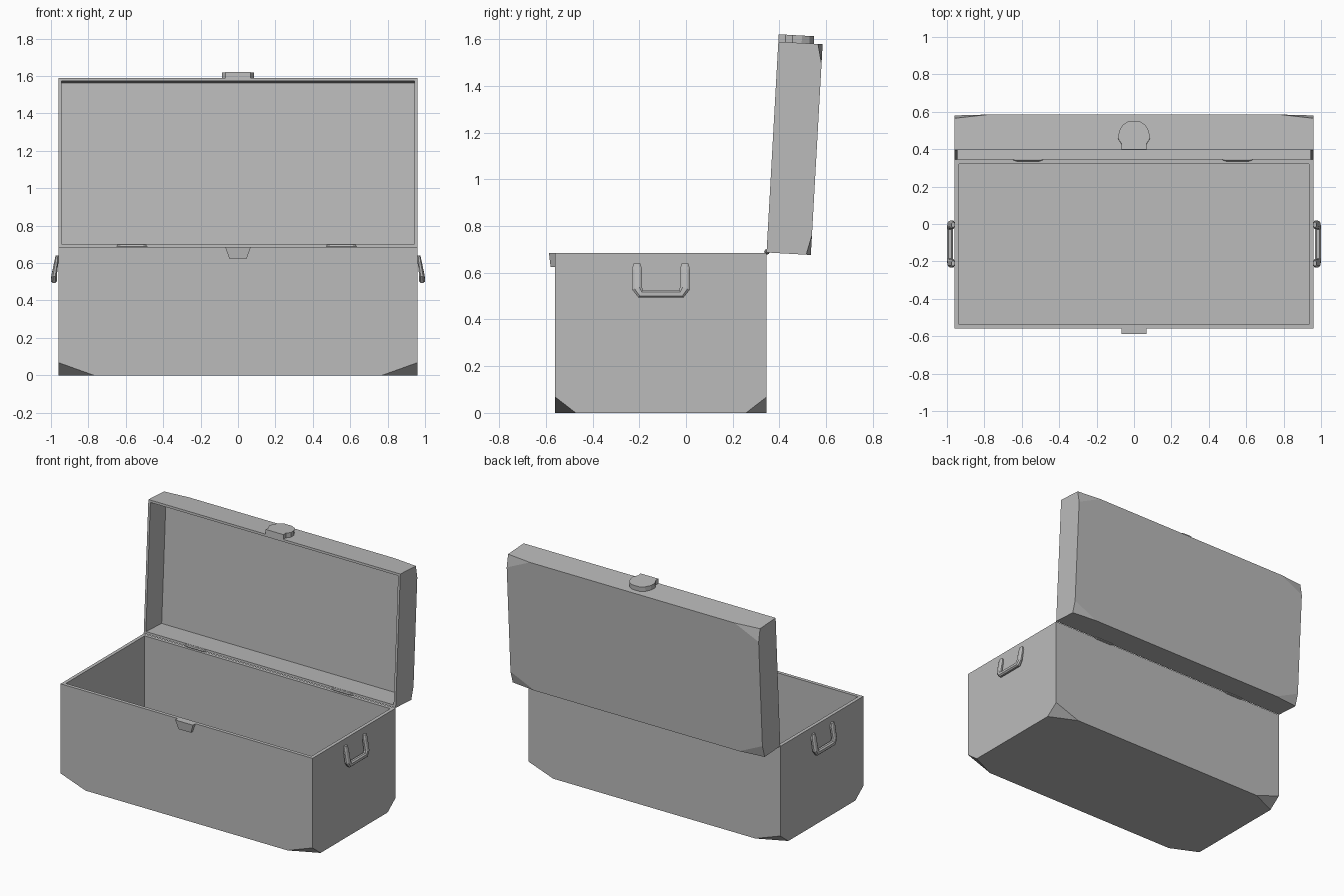
import bpy, bmesh
from math import radians, cos, sin, pi
from mathutils import Vector, Matrix

if "Cube" in bpy.data.objects:
    bpy.data.objects.remove(bpy.data.objects["Cube"], do_unlink=True)

GREY = (0.5, 0.5, 0.5, 1)
mat = bpy.data.materials.new("plain grey")
mat.use_nodes = True
mat.diffuse_color = GREY
mat.node_tree.nodes["Principled BSDF"].inputs["Base Color"].default_value = GREY


def finish(name, bm, matrix=Matrix()):
    bmesh.ops.recalc_face_normals(bm, faces=bm.faces)
    mesh = bpy.data.meshes.new(name)
    bm.to_mesh(mesh)
    bm.free()
    mesh.materials.append(mat)
    obj = bpy.data.objects.new(name, mesh)
    obj.matrix_world = matrix
    bpy.context.collection.objects.link(obj)
    return obj


def tray(name, lo, hi, cut, wall, depth, matrix=Matrix()):
    """Open-topped box with its four bottom corners sliced off."""
    lo, hi = Vector(lo), Vector(hi)
    bm = bmesh.new()
    bmesh.ops.create_cube(bm, size=1)
    for v in bm.verts:
        v.co = [(a + b) / 2 + c * (b - a) for a, b, c in zip(lo, hi, v.co)]
    for sx in (-1, 1):
        for sy in (-1, 1):
            corner = Vector((hi.x if sx > 0 else lo.x, hi.y if sy > 0 else lo.y, lo.z))
            res = bmesh.ops.bisect_plane(
                bm, geom=bm.verts[:] + bm.edges[:] + bm.faces[:],
                plane_co=corner + Vector((0, 0, cut[2])),
                plane_no=(sx / cut[0], sy / cut[1], -1 / cut[2]), clear_outer=True)
            rim = [e for e in res["geom_cut"] if isinstance(e, bmesh.types.BMEdge)]
            bmesh.ops.contextual_create(bm, geom=rim)
    # hollow out from the top face
    bmesh.ops.recalc_face_normals(bm, faces=bm.faces)
    top = max(bm.faces, key=lambda f: f.calc_center_median().z)
    bmesh.ops.inset_region(bm, faces=[top], thickness=wall, use_even_offset=True)
    inner = bmesh.ops.extrude_discrete_faces(bm, faces=[top])["faces"][0]
    bmesh.ops.translate(bm, verts=inner.verts, vec=(0, 0, -depth))
    return finish(name, bm, matrix)


def loft(name, rings, matrix=Matrix()):
    """Skin a list of equal-length point rings and cap the ends."""
    bm = bmesh.new()
    rows = [[bm.verts.new(p) for p in ring] for ring in rings]
    n = len(rows[0])
    for a, b in zip(rows, rows[1:]):
        for i in range(n):
            bm.faces.new((a[i], a[(i + 1) % n], b[(i + 1) % n], b[i]))
    bm.faces.new(rows[0])
    bm.faces.new(rows[-1])
    return finish(name, bm, matrix)


# chest body and opened lid
tray("chest_body", (-0.96, -0.56, 0), (0.96, 0.345, 0.685), (0.19, 0.088, 0.068), 0.024, 0.635)
lid_pose = Matrix.Translation((0, 0.345, 0.687)) @ Matrix.Rotation(radians(86.8), 4, "X")
tray("lid", (-0.96, 0, -0.19), (0.96, 0.904, 0), (0.18, 0.085, 0.02), 0.016, 0.172, lid_pose)

# rounded hasp on the lid's front edge
half = [(0.068, 0), (0.066, -0.03), (0.085, -0.06), (0.08, -0.1), (0.06, -0.133), (0.03, -0.152)]
outline = half + [(-x, z) for x, z in reversed(half)]
loft("lid_hasp", [[(x, y, z) for x, z in outline] for y in (0.903, 0.936)], lid_pose)

# tapered catch on the body's front
loft("body_catch", [[(-w, -0.558, z), (w, -0.558, z), (w, y, z), (-w, y, z)]
                    for w, y, z in ((0.068, -0.587, 0.685), (0.047, -0.58, 0.625))])

# hinge barrels
for side, x in (("right", -0.567), ("left", 0.553)):
    loft(side + "_hinge", [[(x + end, 0.347 + r * cos(i * pi / 4), 0.69 + r * sin(i * pi / 4))
                            for i in range(8)]
                           for end, r in ((-0.082, 0.005), (-0.06, 0.012), (0.06, 0.012), (0.082, 0.005))])

# drooping carry handles: x, y offset, z, then half width, half thickness
leg = [(0.967, 0.103, 0.64, 0.014, 0.008), (0.97, 0.103, 0.615, 0.022, 0.011),
       (0.983, 0.103, 0.535, 0.022, 0.014), (0.984, 0.087, 0.51, 0.019, 0.016)]
path = leg + [(x, -y, z, w, t) for x, y, z, w, t in reversed(leg)]
section = [(1, 0.45), (0.5, 1), (-0.5, 1), (-1, 0.45), (-1, -0.45), (-0.5, -1), (0.5, -1), (1, -0.45)]
for side, s in (("right", -1), ("left", 1)):
    rings = []
    for i, (x, y, z, w, t) in enumerate(path):
        prev, nxt = path[max(i - 1, 0)], path[min(i + 1, len(path) - 1)]
        d_in = Vector((y - prev[1], z - prev[2]))
        d_out = Vector((nxt[1] - y, nxt[2] - z))
        along = (d_in.normalized() + d_out.normalized()).normalized()
        rings.append([(s * (x + t * v), y - 0.107 - along.y * w * u, z + along.x * w * u)
                      for u, v in section])
    loft(side + "_handle", rings)
